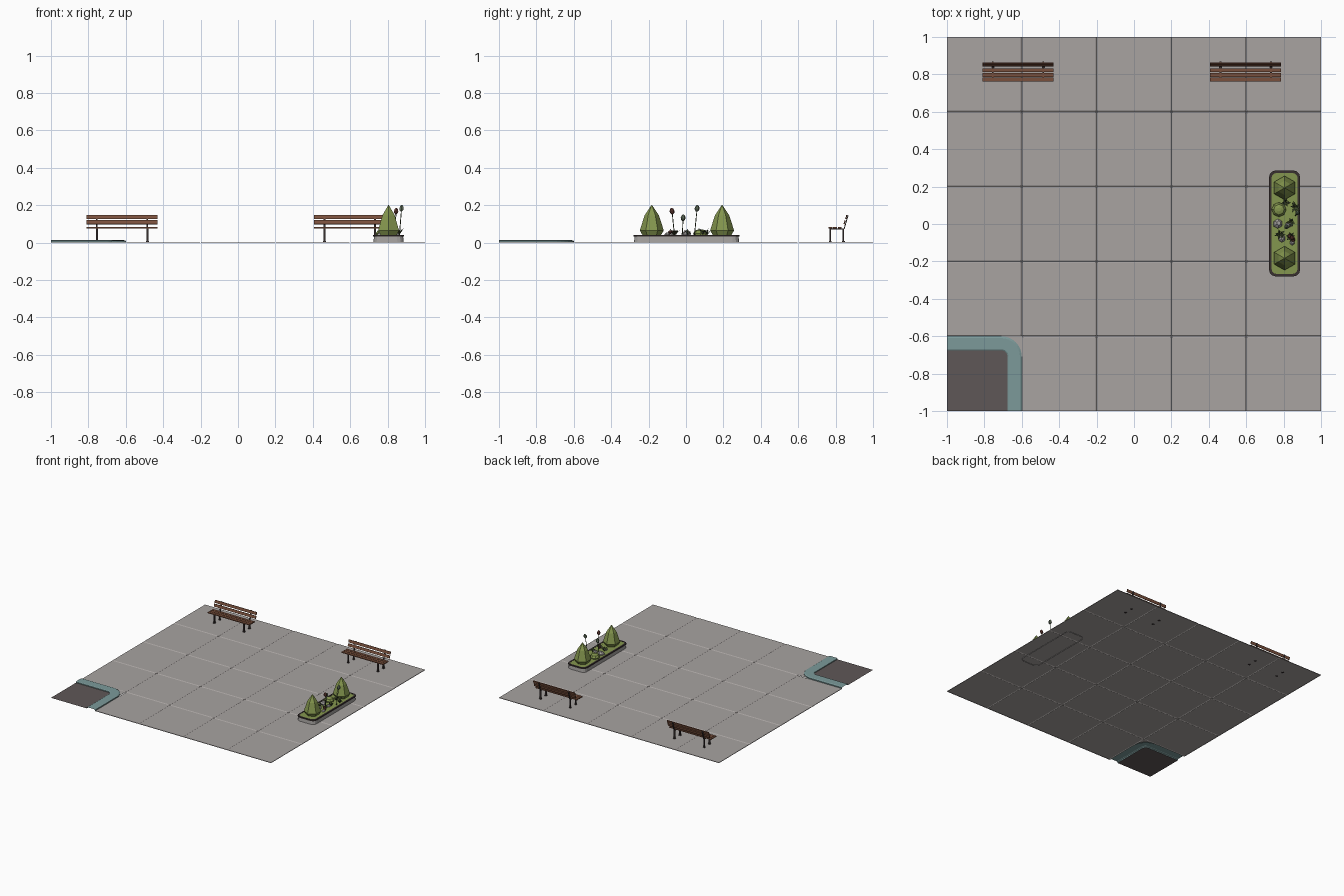
import bpy, math, random
from mathutils import Matrix, Vector

if "Cube" in bpy.data.objects:
    bpy.data.objects.remove(bpy.data.objects["Cube"])

random.seed(4)


def mat(name, r, g, b):
    m = bpy.data.materials.new(name)
    lin = [((c / 255 + 0.055) / 1.055) ** 2.4 for c in (r, g, b)]
    m.diffuse_color = (*lin, 1)
    m.use_nodes = True
    m.node_tree.nodes["Principled BSDF"].inputs["Base Color"].default_value = m.diffuse_color
    return m


PAVING = mat("paving grey", 168, 163, 161)
CURB = mat("curb teal", 124, 154, 154)
ASPHALT = mat("asphalt", 95, 87, 87)
WOOD = mat("bench wood", 122, 80, 60)
IRON = mat("dark iron", 56, 48, 47)
GREEN = mat("bush green", 132, 150, 78)
LEAF = mat("dark leaf", 62, 74, 46)
MAROON = mat("maroon petal", 104, 62, 54)
STONE = mat("pale stone", 165, 162, 160)
BUD = mat("grey green bud", 98, 112, 92)


def mesh(name, verts, faces, material):
    me = bpy.data.meshes.new(name)
    me.from_pydata([tuple(v) for v in verts], [], faces)
    me.materials.append(material)
    ob = bpy.data.objects.new(name, me)
    bpy.context.collection.objects.link(ob)
    return ob


def loft(name, rings, material, closed=True, caps=False):
    """Skin between rings that all have the same number of points."""
    n = len(rings[0])
    faces = []
    for i in range(len(rings) - 1):
        for j in range(n if closed else n - 1):
            k = (j + 1) % n
            faces.append((i * n + j, i * n + k, (i + 1) * n + k, (i + 1) * n + j))
    if caps:
        faces += [tuple(reversed(range(n))), tuple(range((len(rings) - 1) * n, len(rings) * n))]
    return mesh(name, [v for r in rings for v in r], faces, material)


def box(name, loc, size, material, tilt=0):
    x, y, z = (s / 2 for s in size)
    rings = [[Vector(p) for p in ((-x, -y, h), (x, -y, h), (x, y, h), (-x, y, h))] for h in (-z, z)]
    ob = loft(name, rings, material, caps=True)
    ob.data.transform(Matrix.Translation(loc) @ Matrix.Rotation(tilt, 4, 'X'))
    return ob


def lathe(name, loc, profile, sides, material, lean=(0, 0)):
    """Turn (radius, height) pairs; lean shifts points sideways per unit of height."""
    rings = []
    for r, z in profile:
        rings.append([(loc[0] + lean[0] * z + r * math.cos(a), loc[1] + lean[1] * z + r * math.sin(a), loc[2] + z)
                      for a in (math.tau * i / sides + math.pi / 2 for i in range(sides))])
    return loft(name, rings, material, caps=True)


# Paving slabs with V grooves between neighbours
G, TOP = 0.006, 0.004
for i in range(5):
    for j in range(5):
        if i == 0 and j == 0:
            continue
        x0, y0 = -1 + 0.4 * i, -1 + 0.4 * j
        x1, y1 = x0 + 0.4, y0 + 0.4
        a, b = x0 + G * (i > 0), x1 - G * (i < 4)
        c, d = y0 + G * (j > 0), y1 - G * (j < 4)
        loft("paving_slab", [[(x0, y0, 0), (x1, y0, 0), (x1, y1, 0), (x0, y1, 0)],
                             [(a, c, TOP), (b, c, TOP), (b, d, TOP), (a, d, TOP)]],
             PAVING).data
        mesh("paving_slab_top", [(a, c, TOP), (b, c, TOP), (b, d, TOP), (a, d, TOP)], [(0, 1, 2, 3)], PAVING)

# Road corner: curb swept round a bend, asphalt inside, paving fill outside
C = -0.71


def bend(r, z):
    pts = [(-1, C + r, z)]
    for k in range(9):
        t = math.pi / 2 * (1 - k / 8)
        pts.append((C + r * math.cos(t), C + r * math.sin(t), z))
    return pts + [(C + r, -1, z)]


loft("curb", [bend(r, z) for r, z in ((0.034, 0.0), (0.034, 0.009), (0.04, 0.013), (0.1, 0.013),
                                      (0.11, 0.009), (0.11, 0))], CURB, closed=False)
road = bend(0.034, 0.002) + [(-1, -1, 0.002)]
mesh("asphalt", road, [tuple(reversed(range(len(road))))], ASPHALT)
fill = bend(0.11, TOP)[1:-1] + [(-0.6, -0.6, TOP)]
mesh("corner_fill", fill, [tuple(range(len(fill)))], PAVING)


# Benches
def bench(cx):
    for y in (0.772, 0.797, 0.822):
        box("seat_slat", (cx, y, 0.079), (0.38, 0.021, 0.007), WOOD)
    for y, z in ((0.848, 0.109), (0.857, 0.137)):
        box("back_slat", (cx, y, z), (0.38, 0.006, 0.022), WOOD, -0.28)
    for s in (-1, 1):
        x = cx + s * 0.135
        for y in (0.772, 0.842):
            box("leg", (x, y, 0.038), (0.011, 0.008, 0.076), IRON)
            box("foot", (x, y, 0.005), (0.016, 0.014, 0.008), IRON)
        box("seat_rail", (x, 0.806, 0.073), (0.01, 0.08, 0.006), IRON)
        box("back_post", (x, 0.856, 0.11), (0.01, 0.005, 0.076), IRON, -0.28)


bench(-0.62)
bench(0.597)


# Planter: wall, rim and planted top
def outline(inset, z):
    hx, hy, r = 0.083 - inset, 0.283 - inset, 0.035 - inset / 2
    pts = []
    for q, (sx, sy) in enumerate(((1, 1), (-1, 1), (-1, -1), (1, -1))):
        for k in range(4):
            t = math.pi / 2 * (q + k / 3)
            pts.append((0.805 + sx * (hx - r) + r * math.cos(t), 0.003 + sy * (hy - r) + r * math.sin(t), z))
    return pts


loft("planter_wall", [outline(0.002, 0), outline(0.005, 0.033)], STONE)
loft("planter_rim", [outline(i, z) for i, z in ((0.005, 0.032), (0, 0.032), (0, 0.042), (0.013, 0.042),
                                                (0.013, 0.036))], IRON)
bed = outline(0.013, 0.041)
mesh("planted_bed", bed, [tuple(range(len(bed)))], GREEN)

# Clipped pointed bushes and a low round bush
for y in (0.193, -0.183):
    lathe("pointed_bush", (0.805, y, 0.041),
          [(0.05, 0), (0.064, 0.024), (0.059, 0.04), (0.038, 0.105), (0.0015, 0.16)], 6, GREEN)
lathe("round_bush", (0.775, 0.077, 0.04), [(0.036, 0), (0.039, 0.01), (0.028, 0.025), (0.01, 0.031)], 8, GREEN)

# Stones
for x, y, r in ((0.767, 0.0, 0.024), (0.79, -0.08, 0.018), (0.825, -0.005, 0.016), (0.845, -0.1, 0.014)):
    lathe("stone", (x, y, 0.04), [(r, 0), (r * 1.05, r * 0.4), (r * 0.5, r)], 6, STONE, (0.3, 0.2))

# Stalks with buds
for x, y, h, m, lx, ly in ((0.863, 0.045, 0.125, BUD, 0.08, 0.1), (0.838, -0.062, 0.11, MAROON, 0.06, -0.1),
                           (0.81, -0.02, 0.075, BUD, 0.05, 0.05)):
    lathe("stalk", (x, y, 0.04), [(0.0028, 0), (0.0022, h)], 5, LEAF, (lx, ly))
    lathe("bud", (x + lx * h, y + ly * h, 0.04 + h),
          [(0.003, 0), (0.011, 0.008), (0.013, 0.018), (0.009, 0.03), (0.003, 0.036)], 6, m, (lx, ly))

# Leaf tufts: bent blades fanned around a point
for x, y, count, length in ((0.862, 0.09, 8, 0.032), (0.838, -0.068, 7, 0.03), (0.78, -0.055, 7, 0.03),
                            (0.84, 0.01, 6, 0.026), (0.81, 0.115, 6, 0.028)):
    verts, faces = [], []
    for k in range(count):
        t = math.tau * k / count + random.uniform(-0.3, 0.3)
        out, side = Vector((math.cos(t), math.sin(t), 0)), Vector((-math.sin(t), math.cos(t), 0))
        base, L = Vector((x, y, 0.04)), length * random.uniform(0.8, 1.1)
        mid = base + out * L * 0.5 + Vector((0, 0, L * 0.8))
        tip = base + out * L + Vector((0, 0, L * random.uniform(0.7, 1.2)))
        n = len(verts)
        verts += [base, mid + side * 0.006, tip, mid - side * 0.006]
        faces += [(n, n + 1, n + 3), (n + 1, n + 2, n + 3)]
    mesh("leaf_tuft", verts, faces, LEAF)

# Maroon ground blossoms
for x, y in ((0.83, -0.065), (0.85, -0.085)):
    lathe("blossom", (x, y, 0.045), [(0.003, 0), (0.012, 0.012), (0.006, 0.02)], 6, MAROON)
